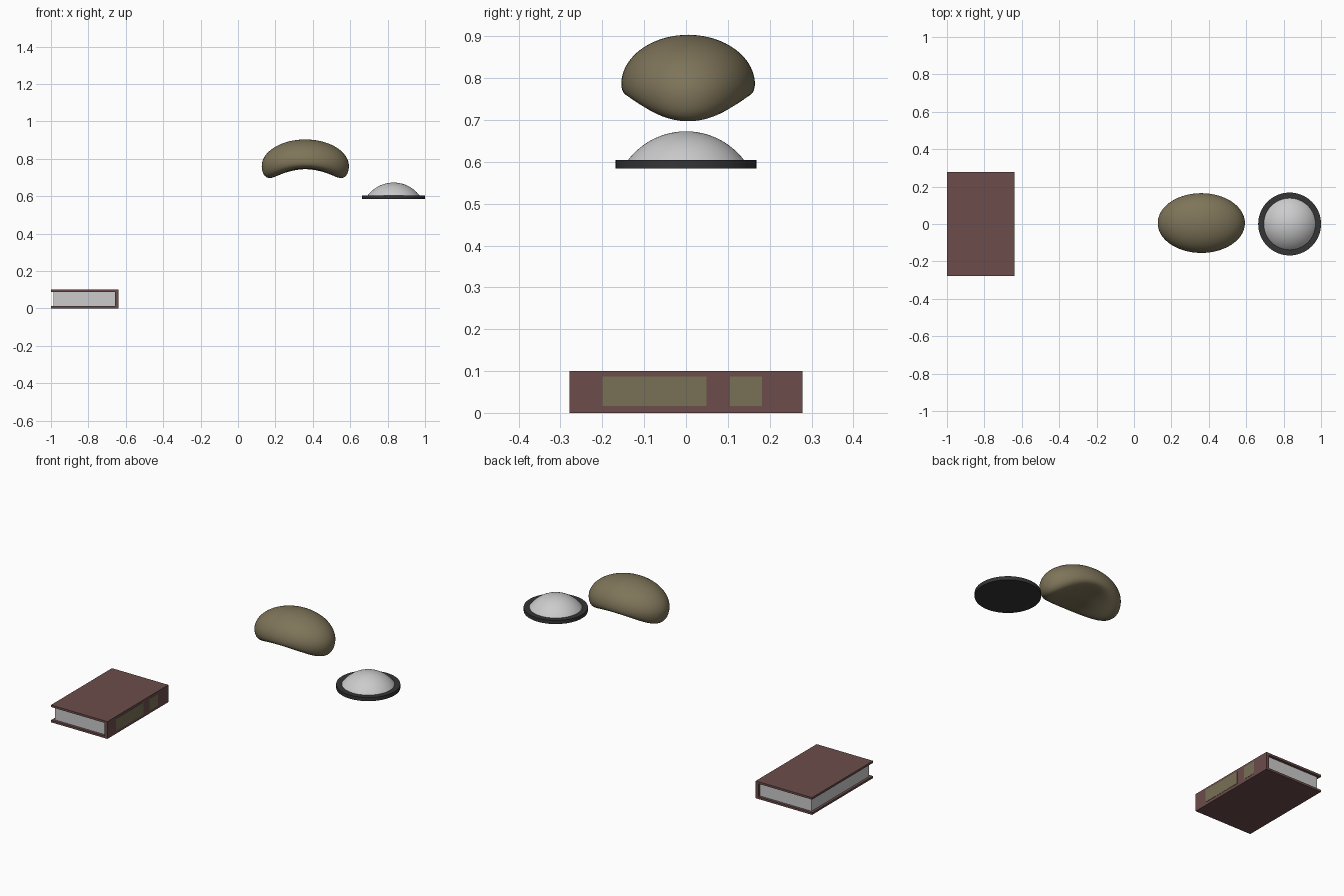
import bpy, bmesh, math

if "Cube" in bpy.data.objects:
    bpy.data.objects.remove(bpy.data.objects["Cube"])


def material(name, color):
    m = bpy.data.materials.new(name)
    m.diffuse_color = (*color, 1)
    m.use_nodes = True
    m.node_tree.nodes["Principled BSDF"].inputs["Base Color"].default_value = m.diffuse_color
    return m


MAROON = material("maroon_cloth", (0.15, 0.075, 0.072))
OLIVE = material("olive_label", (0.19, 0.16, 0.09))
TAN = material("brown_cushion", (0.21, 0.175, 0.10))
BLACK = material("black_base", (0.035, 0.035, 0.037))


def mesh_object(name, bm, mat=None, smooth=False):
    bmesh.ops.recalc_face_normals(bm, faces=bm.faces)
    me = bpy.data.meshes.new(name)
    bm.to_mesh(me)
    bm.free()
    ob = bpy.data.objects.new(name, me)
    bpy.context.collection.objects.link(ob)
    if mat:
        me.materials.append(mat)
    for p in me.polygons:
        p.use_smooth = smooth
    return ob


def box(name, x, y, z, mat=None):
    bm = bmesh.new()
    bmesh.ops.create_cube(bm, size=1)
    for v in bm.verts:
        v.co = [(a + b) / 2 + c * (b - a) for (a, b), c in zip((x, y, z), v.co)]
    return mesh_object(name, bm, mat)


def ringed(name, rings, segs, mat=None, smooth=True):
    """Skin a list of rings, each a function of angle; first and last are capped to a fan."""
    bm = bmesh.new()
    rows = [[bm.verts.new(f(2 * math.pi * i / segs)) for i in range(segs)] for f in rings]
    for a, b in zip(rows, rows[1:]):
        for i in range(segs):
            j = (i + 1) % segs
            bm.faces.new((a[i], a[j], b[j], b[i]))
    bm.faces.new(rows[0])
    bm.faces.new(rows[-1])
    return mesh_object(name, bm, mat, smooth)


# Book: a C-shaped cover around an inset page block, labels on the spine
profile = [(-1, 0), (-0.64, 0), (-0.64, 0.1), (-1, 0.1),
           (-1, 0.088), (-0.657, 0.088), (-0.657, 0.012), (-1, 0.012)]
bm = bmesh.new()
face = bm.faces.new([bm.verts.new((x, -0.278, z)) for x, z in profile])
side = bmesh.ops.extrude_face_region(bm, geom=[face])["geom"]
bmesh.ops.translate(bm, vec=(0, 0.556, 0), verts=[g for g in side if isinstance(g, bmesh.types.BMVert)])
mesh_object("book_cover", bm, MAROON)
box("book_pages", (-0.986, -0.657), (-0.263, 0.263), (0.012, 0.088))
for i, y in enumerate([(-0.2, 0.049), (0.105, 0.182)]):
    box(f"spine_label_{i + 1}", (-0.642, -0.6385), y, (0.017, 0.087), OLIVE)

# Cushion: arched ellipse, its underside blending between a long and a short profile
CX, CY, RX, RY = 0.36, 0.005, 0.235, 0.161


def cushion_ring(r, z_long, z_short):
    def point(t):
        k = math.cos(t) ** 2
        return (CX + RX * r * math.cos(t), CY + RY * r * math.sin(t), z_long * k + z_short * (1 - k))
    return point


top = []
for i in range(12):
    a = math.radians(88 - 8 * i)
    top.append((math.cos(a), 0.76 + 0.144 * math.sin(a), 0.785 + 0.119 * math.sin(a)))
under = [(0.985, 0.733, 0.771), (0.94, 0.708, 0.760), (0.84, 0.693, 0.753), (0.72, 0.700, 0.750),
         (0.5, 0.724, 0.748), (0.25, 0.740, 0.746), (0.04, 0.745, 0.745)]
cushion = ringed("arched_cushion", [cushion_ring(*p) for p in top + under], 40, TAN)
cushion.modifiers.new("smooth", "SUBSURF").levels = 1
cushion.modifiers["smooth"].render_levels = 1

# Dome on a flat round base
DX = 0.832


def circle(r, z):
    return lambda t: (DX + r * math.cos(t), r * math.sin(t), z)


base = ringed("round_base", [circle(0.168, 0.584), circle(0.168, 0.605)], 64, BLACK, False)
R, H = 0.174, 0.499
cap = math.asin(0.138 / R)
ringed("dome", [circle(R * math.sin(cap * k / 16), H + R * math.cos(cap * k / 16))
                for k in [0.1] + list(range(1, 17))], 64)

# Smooth the curved walls while keeping rims sharp
bpy.ops.object.select_all(action="DESELECT")
for n in ("round_base", "dome"):
    bpy.data.objects[n].select_set(True)
bpy.context.view_layer.objects.active = base
bpy.ops.object.shade_smooth_by_angle(angle=math.radians(35))
